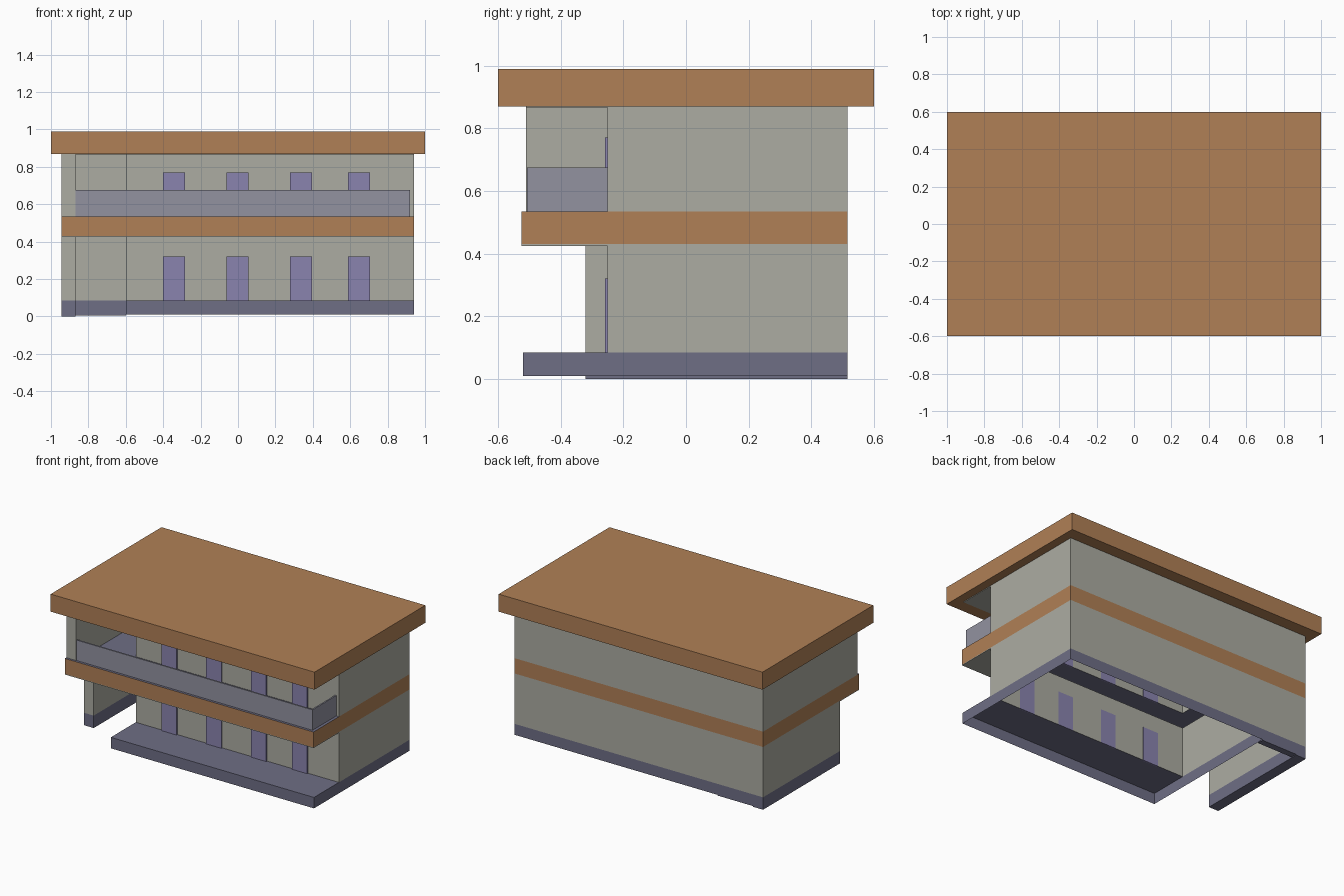
import bpy, bmesh

if "Cube" in bpy.data.objects:
    bpy.data.objects.remove(bpy.data.objects["Cube"])


def material(name, rgb):
    m = bpy.data.materials.new(name)
    m.diffuse_color = (*rgb, 1)
    m.use_nodes = True
    m.node_tree.nodes["Principled BSDF"].inputs["Base Color"].default_value = m.diffuse_color
    return m


WOOD = material("orange_wood", (0.434, 0.216, 0.093))
WALL = material("warm_grey_wall", (0.413, 0.413, 0.361))
BASE = material("slate_base", (0.156, 0.156, 0.235))
RAIL = material("grey_rail", (0.287, 0.287, 0.352))
DOOR = material("violet_door", (0.254, 0.231, 0.429))

AXES = {"x": (-1, 0, 0), "X": (1, 0, 0), "y": (0, -1, 0),
        "Y": (0, 1, 0), "z": (0, 0, -1), "Z": (0, 0, 1)}


def box(name, mat, x, y, z, keep="xXyYzZ"):
    """Box between the given limits; keep lists the sides that exist."""
    bm = bmesh.new()
    bmesh.ops.create_cube(bm, size=1)
    for v in bm.verts:
        v.co = [lo + (c + 0.5) * (hi - lo) for c, (lo, hi) in zip(v.co, (x, y, z))]
    bm.normal_update()
    drop = [f for f in bm.faces
            if not any(f.normal.dot(AXES[k]) > 0.9 for k in keep)]
    bmesh.ops.delete(bm, geom=drop, context="FACES")
    me = bpy.data.meshes.new(name)
    bm.to_mesh(me)
    bm.free()
    me.materials.append(mat)
    ob = bpy.data.objects.new(name, me)
    bpy.context.collection.objects.link(ob)
    return ob


# main lines of the plan
L, LI, H, R = -0.945, -0.87, -0.6, 0.94      # outer left, inner left, house left, right
F, BI, B = -0.25, 0.47, 0.515                # house front, recess back, outer back
SIDES = "xXyY"

# roof and the ceiling below it
box("roof", WOOD, (-1, 1), (-0.6, 0.6), (0.87, 0.99))
box("upper_ceiling", WALL, (L, R), (-0.51, B), (0.866, 0.87))

# hollow house walls, side wall and recess back wall on each floor
for floor, z0, z1, wall_front in (("lower", 0.085, 0.43, -0.32),
                                  ("upper", 0.535, 0.87, -0.51)):
    box(floor + "_house_walls", WALL, (H, R), (F, B), (z0, z1), SIDES)
    box(floor + "_left_wall", WALL, (L, LI), (wall_front, B), (z0, z1), SIDES)
    box(floor + "_recess_back", WALL, (LI, H), (BI, B), (z0, z1), "yY")

# base: hollow porch rim, porch floor, footings of the side and back walls
box("porch_rim", BASE, (H, R), (-0.52, B), (0.01, 0.085), SIDES)
box("porch_floor", BASE, (H, R), (-0.52, F), (0.01, 0.085), "Z")
box("left_footing", BASE, (L, LI), (-0.32, B), (0, 0.085))
box("back_footing", BASE, (LI, H), (BI, B), (0.005, 0.085), "yYzZ")

# floor band with balcony floor and soffit, which run back into the recess
box("floor_band", WOOD, (L, R), (-0.525, B), (0.43, 0.535), SIDES)
for part, x, y in (("front", (L, R), (-0.525, F)), ("recess", (L, H), (F, B))):
    box(part + "_balcony_floor", BASE, x, y, (0.43, 0.535), "Z")
    box(part + "_soffit", WALL, x, y, (0.425, 0.43), "xXyYz")

# balcony railing
box("front_railing", RAIL, (LI, 0.92), (-0.508, -0.498), (0.535, 0.675))
box("side_railing", RAIL, (0.91, 0.92), (-0.498, F), (0.535, 0.675))

# doors on both floors
for floor, z0 in (("lower", 0.085), ("upper", 0.535)):
    for i, x in enumerate((-0.342, -0.003, 0.337, 0.647)):
        box(f"{floor}_door_{i + 1}", DOOR, (x - 0.058, x + 0.058),
            (F - 0.009, F + 0.0005), (z0, z0 + 0.235))
